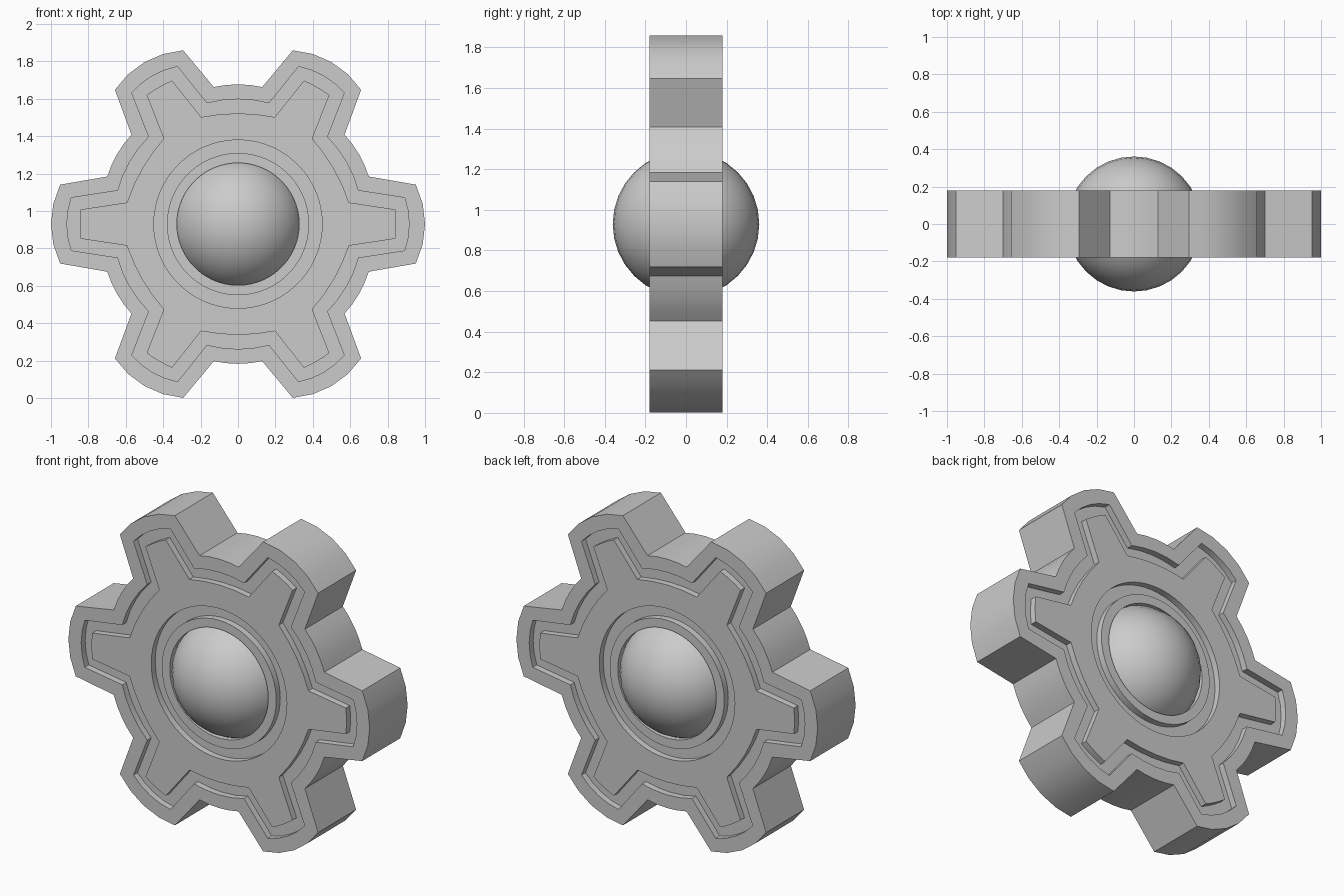
import bpy
import bmesh
from math import radians, sin, cos, pi

cube = bpy.data.objects.get("Cube")
if cube:
    bpy.data.objects.remove(cube, do_unlink=True)

TEETH = 6
CENTRE_Z = 0.93
FACE, FLOOR = 0.18, 0.142   # half thickness, half thickness inside grooves

grey = bpy.data.materials.new("plain grey")
grey.use_nodes = True
colour = (0.6, 0.6, 0.6, 1)
grey.diffuse_color = colour
grey.node_tree.nodes["Principled BSDF"].inputs["Base Color"].default_value = colour


def gear_outline(tip_r, corner_r, corner_deg, root_r, root_deg, valley_r):
    """Polar outline: five points across each tip, five across each valley."""
    pitch = 360 / TEETH
    points = []
    for tooth in range(TEETH):
        base = tooth * pitch
        for t in (-1, -0.5, 0, 0.5, 1):
            r = tip_r + (corner_r - tip_r) * t * t
            points.append((r, radians(base + t * corner_deg)))
        for t in (-1, -0.5, 0, 0.5, 1):
            r = valley_r + (root_r - valley_r) * t * t
            angle = base + pitch / 2 + t * (pitch / 2 - root_deg)
            points.append((r, radians(angle)))
    return points


def circle(radius):
    count = TEETH * 10
    return [(radius, 2 * pi * (i - 2) / count) for i in range(count)]


def add_object(name, bm):
    bmesh.ops.recalc_face_normals(bm, faces=bm.faces)
    mesh = bpy.data.meshes.new(name)
    bm.to_mesh(mesh)
    bm.free()
    mesh.materials.append(grey)
    obj = bpy.data.objects.new(name, mesh)
    obj.location.z = CENTRE_Z
    bpy.context.collection.objects.link(obj)
    bpy.ops.object.select_all(action="DESELECT")
    obj.select_set(True)
    bpy.context.view_layer.objects.active = obj
    bpy.ops.object.shade_smooth_by_angle(angle=radians(30))
    return obj


# Gear wheel: rings from the rim inwards, with a toothed and a round groove
rim = gear_outline(1.0, 0.974, 12.5, 0.744, 20, 0.747)
groove_outer = gear_outline(0.915, 0.902, 9, 0.667, 15.6, 0.668)
groove_inner = gear_outline(0.846, 0.845, 5.3, 0.605, 11, 0.592)
half = [
    (rim, FACE),
    (groove_outer, FACE), (groove_outer, FLOOR),
    (groove_inner, FLOOR), (groove_inner, FACE),
    (circle(0.45), FACE), (circle(0.45), FLOOR),
    (circle(0.38), FLOOR), (circle(0.38), FACE),
    (circle(0.327), FACE),
]
sections = [(o, -y) for o, y in half] + [(o, y) for o, y in reversed(half)]

bm = bmesh.new()
rings = [[bm.verts.new((r * cos(a), y, r * sin(a))) for r, a in outline]
         for outline, y in sections]
for k, ring in enumerate(rings):
    other = rings[(k + 1) % len(rings)]
    for i in range(len(ring)):
        j = (i + 1) % len(ring)
        bm.faces.new((ring[i], ring[j], other[j], other[i]))
add_object("gear_wheel", bm)

# Ball seated in the middle of the wheel
bm = bmesh.new()
bmesh.ops.create_uvsphere(bm, u_segments=32, v_segments=16, radius=0.361)
add_object("centre_ball", bm)
